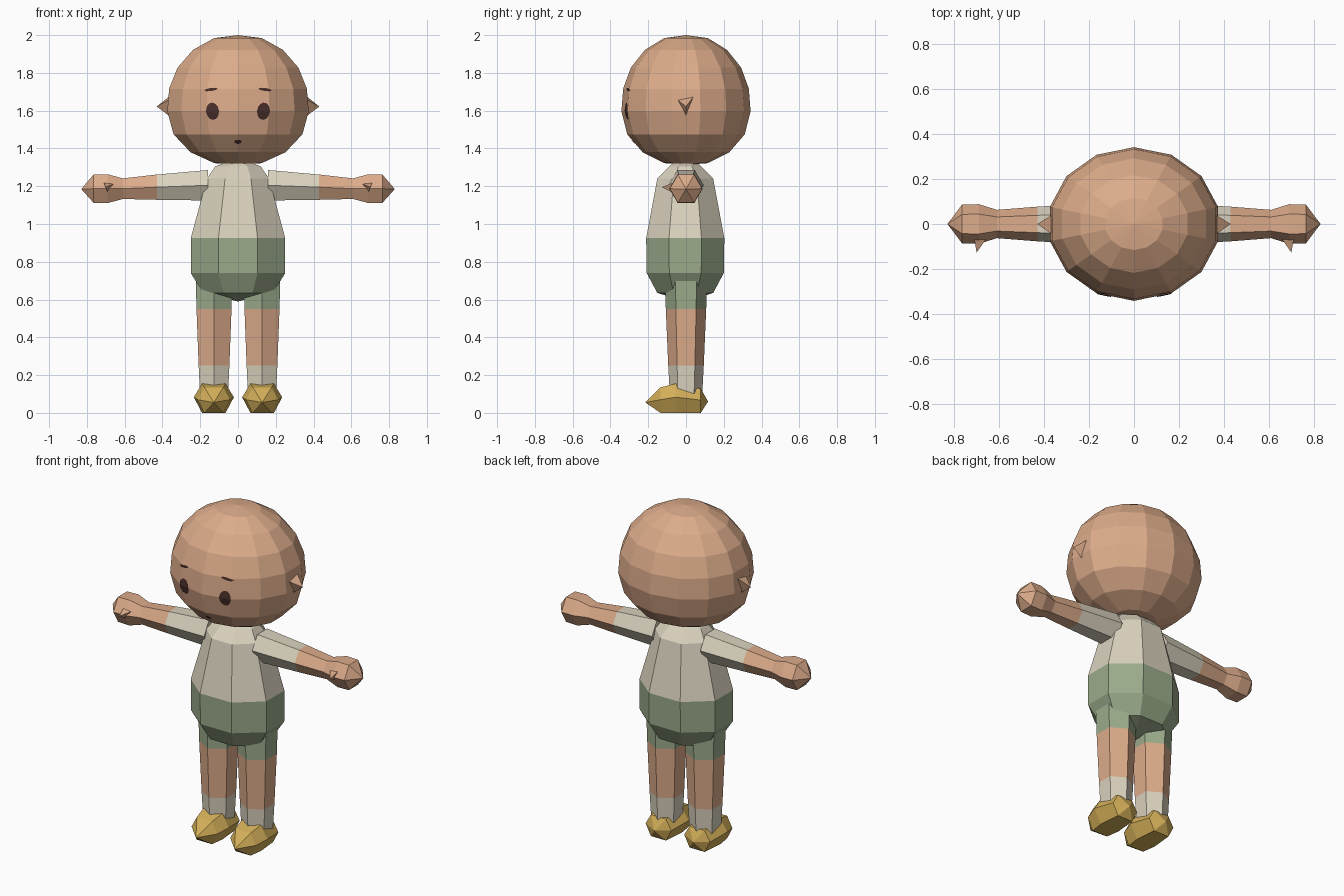
import bpy, bmesh, math
from mathutils import Vector
from mathutils.bvhtree import BVHTree

if "Cube" in bpy.data.objects:
    bpy.data.objects.remove(bpy.data.objects["Cube"])


def make_mat(name, rgb):
    m = bpy.data.materials.new(name)
    m.diffuse_color = (*rgb, 1)
    m.use_nodes = True
    m.node_tree.nodes["Principled BSDF"].inputs["Base Color"].default_value = m.diffuse_color
    return m


SKIN = make_mat("skin", (0.72, 0.41, 0.255))
CLOTH = make_mat("cream cloth", (0.70, 0.645, 0.515))
GREEN = make_mat("shorts green", (0.33, 0.41, 0.26))
YELLOW = make_mat("shoe yellow", (0.66, 0.43, 0.10))
DARK = make_mat("dark brown", (0.065, 0.028, 0.024))


def finish(name, bm, mats):
    bmesh.ops.recalc_face_normals(bm, faces=bm.faces)
    me = bpy.data.meshes.new(name)
    bm.to_mesh(me)
    bm.free()
    for m in mats:
        me.materials.append(m)
    ob = bpy.data.objects.new(name, me)
    bpy.context.collection.objects.link(ob)
    return ob


def loft(name, rings, mats, bands=None):
    """Skin consecutive rings; a one-point ring makes a pointed end.
    bands gives the material slot of each band between rings."""
    bm = bmesh.new()
    vs = [[bm.verts.new(p) for p in r] for r in rings]
    for k, (a, b) in enumerate(zip(vs, vs[1:])):
        n = max(len(a), len(b))
        for i in range(n):
            j = (i + 1) % n
            if len(a) == 1:
                quad = [a[0], b[i], b[j]]
            elif len(b) == 1:
                quad = [a[i], a[j], b[0]]
            else:
                quad = [a[i], a[j], b[j], b[i]]
            f = bm.faces.new(quad)
            f.material_index = bands[k] if bands else 0
    for r, slot in ((vs[0], 0), (vs[-1], -1)):
        if len(r) > 2:
            f = bm.faces.new(r)
            f.material_index = bands[slot] if bands else 0
    return finish(name, bm, mats)


def ring_z(n, cx, cy, z, rx, ry, off=0.0):
    """Horizontal ring around the z axis."""
    ang = [off + 2 * math.pi * i / n for i in range(n)]
    return [(cx + rx * math.cos(a), cy + ry * math.sin(a), z) for a in ang]


def ring_x(x, z, r):
    """Six-sided ring around the x axis, flat on top."""
    ang = [math.pi * i / 3 for i in range(6)]
    return [(x, r * math.cos(a), z + r * math.sin(a)) for a in ang]


# Head: 14-sided, slightly flattened front to back
head_profile = [(1.984, 0.130), (1.922, 0.244), (1.828, 0.328), (1.716, 0.374),
                (1.597, 0.384), (1.475, 0.350), (1.380, 0.258), (1.322, 0.128)]
rings = [[(0, 0, 2.0)]]
rings += [ring_z(14, 0, 0, z, r, r * 0.89, math.pi / 2) for z, r in head_profile]
rings += [[(0, 0, 1.314)]]
head = loft("head", rings, [SKIN])

# Shirt and shorts: one eight-sided body
body_profile = [(1.325, 0.07, 0.06, 0), (1.305, 0.12, 0.085, 0),
                (1.24, 0.165, 0.148, 0), (0.925, 0.25, 0.207, 0),
                (0.74, 0.25, 0.204, 0), (0.635, 0.185, 0.148, 0)]
c = math.cos(math.pi / 8)
rings = [ring_z(8, 0, -0.004, z, x / c, y / c, math.pi / 8)
         for z, x, y, _ in body_profile] + [[(0, 0, 0.59)]]
loft("shirt_and_shorts", rings, [CLOTH, GREEN], [0, 0, 0, 1, 1, 1])

for s, side in ((-1, "left"), (1, "right")):
    # Arm with sleeve, wrist and mitten hand
    arm = [(0.16, 1.205, 0.093), (0.43, 1.195, 0.077), (0.61, 1.187, 0.063),
           (0.69, 1.187, 0.088), (0.765, 1.187, 0.086)]
    rings = [ring_x(s * x, z, r) for x, z, r in arm] + [[(s * 0.83, 0, 1.185)]]
    loft("arm_" + side, rings, [CLOTH, SKIN], [0, 1, 1, 1, 1])

    # Thumb spike
    loft("thumb_" + side, [[(s * 0.66, -0.07, 1.212), (s * 0.71, -0.07, 1.218),
                            (s * 0.69, -0.07, 1.165)],
                           [(s * 0.70, -0.127, 1.195)]], [SKIN])

    # Ear spike
    loft("ear_" + side, [[(s * 0.362, -0.048, 1.66), (s * 0.362, 0.042, 1.677),
                          (s * 0.362, 0.0, 1.57)],
                         [(s * 0.43, 0.0, 1.622)]], [SKIN])

    # Leg: shorts, bare leg, sock
    leg = [(0.72, 0.112), (0.55, 0.107), (0.25, 0.094), (0.10, 0.086)]
    rings = [ring_z(6, s * 0.127, 0, z, r, r, math.pi / 2) for z, r in leg]
    loft("leg_" + side, rings, [GREEN, SKIN, CLOTH], [0, 1, 2])

    # Shoe: hexagonal sections from heel to pointed toe
    rings = [[(s * 0.128, -0.215, 0.055)]]
    for y, w, flat, top, mid in ((-0.135, 0.085, 0.05, 0.135, 0.07),
                                 (-0.055, 0.106, 0.062, 0.155, 0.083),
                                 (0.078, 0.085, 0.05, 0.128, 0.068)):
        pts = [(w, mid), (flat, top), (-flat, top), (-w, mid), (-flat, 0), (flat, 0)]
        rings.append([(s * 0.128 + x, y, z) for x, z in pts])
    rings.append([(s * 0.128, 0.117, 0.06)])
    loft("shoe_" + side, rings, [YELLOW])

# Face details: thin patches laid onto the front of the head
bmh = bmesh.new()
bmh.from_mesh(head.data)
tree = BVHTree.FromBMesh(bmh)
bmh.free()


def patch(name, cx, cz, w, h, tilt=0.0):
    bm = bmesh.new()

    def put(x, z):
        px = cx + x * math.cos(tilt) - z * math.sin(tilt)
        pz = cz + x * math.sin(tilt) + z * math.cos(tilt)
        hit = tree.ray_cast(Vector((px, -2, pz)), Vector((0, 1, 0)))[0]
        return bm.verts.new((px, hit.y - 0.004, pz))

    n = 14
    mid = put(0, 0)
    prev = None
    for k in (1 / 3, 2 / 3, 1):
        ring = [put(w * k * math.cos(2 * math.pi * i / n),
                    h * k * math.sin(2 * math.pi * i / n)) for i in range(n)]
        for i in range(n):
            j = (i + 1) % n
            if prev is None:
                bm.faces.new([mid, ring[i], ring[j]])
            else:
                bm.faces.new([prev[i], ring[i], ring[j], prev[j]])
        prev = ring
    ob = finish(name, bm, [DARK])
    # keep the patch facing forward
    if sum(p.normal.y for p in ob.data.polygons) > 0:
        ob.data.flip_normals()


for s, side in ((-1, "left"), (1, "right")):
    patch("eye_" + side, s * 0.135, 1.597, 0.034, 0.046, s * -0.12)
    patch("brow_" + side, s * 0.143, 1.712, 0.035, 0.008, s * -0.15)
patch("mouth", 0, 1.435, 0.019, 0.011)
